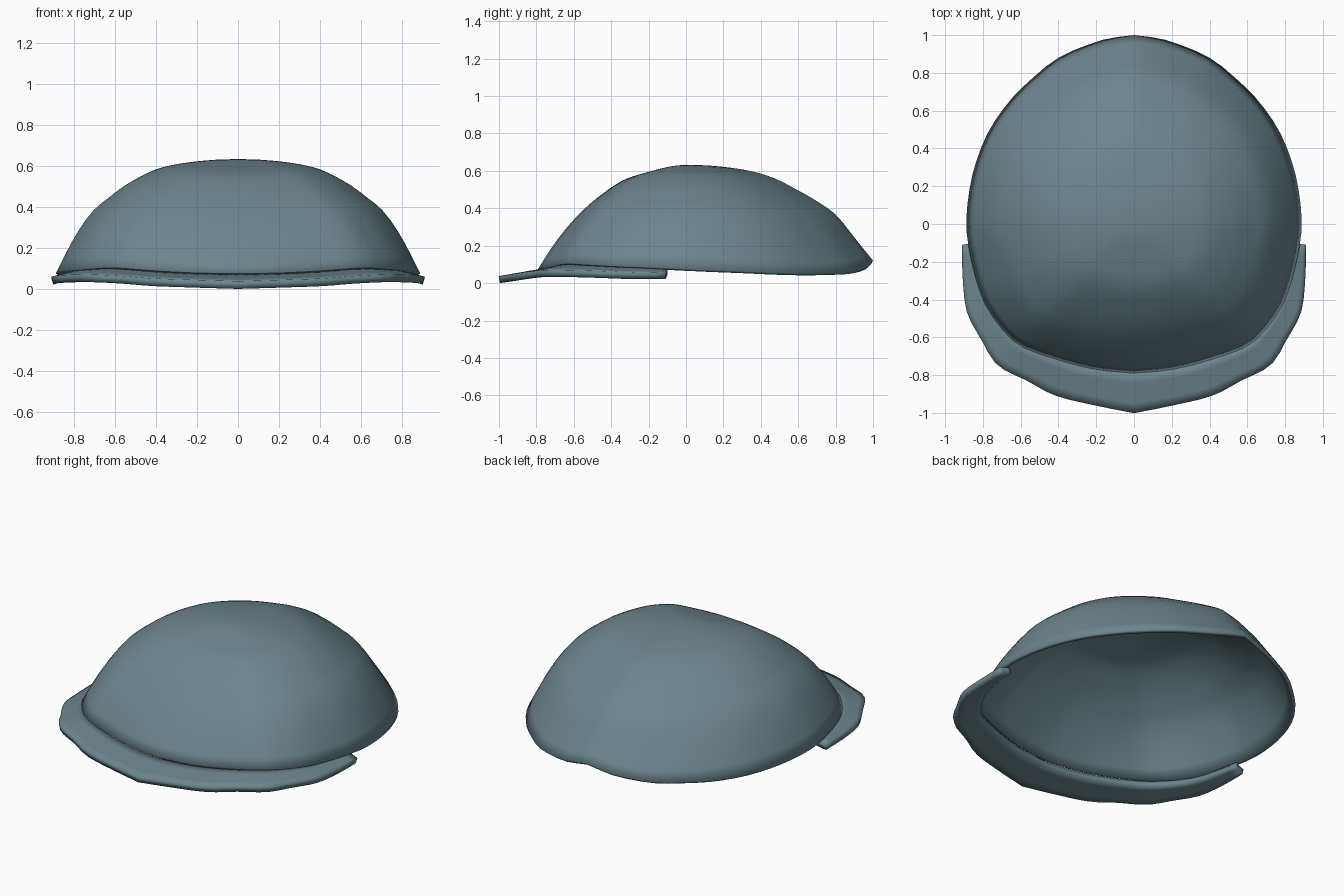
import bpy, math

if "Cube" in bpy.data.objects:
    bpy.data.objects.remove(bpy.data.objects["Cube"])

def smooth_table(tab, x):
    # smooth (cubic) lookup; each row is (key, values...)
    x = min(max(x, tab[0][0]), tab[-1][0])
    n = len(tab)
    k = next(i for i in range(n - 1) if x <= tab[i + 1][0] or i == n - 2)
    a, b = tab[k], tab[k + 1]
    p, q = tab[max(k - 1, 0)], tab[min(k + 2, n - 1)]
    w = b[0] - a[0]
    t = (x - a[0]) / w
    out = []
    for c in range(1, len(a)):
        m0 = (b[c] - p[c]) / (b[0] - p[0]) * w
        m1 = (q[c] - a[c]) / (q[0] - a[0]) * w
        out.append((2*t**3 - 3*t*t + 1) * a[c] + (t**3 - 2*t*t + t) * m0
                   + (3*t*t - 2*t**3) * b[c] + (t**3 - t*t) * m1)
    return out

mat = bpy.data.materials.new("slate_blue")
mat.diffuse_color = (0.15, 0.235, 0.265, 1)
mat.use_nodes = True
mat.node_tree.nodes["Principled BSDF"].inputs["Base Color"].default_value = mat.diffuse_color

def make(name, verts, faces, thickness, offset, angle):
    me = bpy.data.meshes.new(name)
    me.from_pydata(verts, [], faces)
    me.materials.append(mat)
    ob = bpy.data.objects.new(name, me)
    bpy.context.collection.objects.link(ob)
    m = ob.modifiers.new("thickness", "SOLIDIFY")
    m.thickness, m.offset = thickness, offset
    bpy.ops.object.select_all(action="DESELECT")
    ob.select_set(True)
    bpy.context.view_layer.objects.active = ob
    bpy.ops.object.shade_smooth_by_angle(angle=math.radians(angle))
    return ob

CY, TOP = 0.03, 0.632
# half outline of the crown rim, front to back: x, y, z
RIM = [(0, -.79, .077), (.2, -.77, .08), (.4, -.72, .09), (.61, -.64, .105),
       (.72, -.53, .10), (.8, -.4, .093), (.86, -.2, .085), (.887, -.03, .077),
       (.88, .12, .07), (.845, .3, .063), (.77, .49, .055), (.66, .65, .052),
       (.54, .77, .055), (.4, .88, .06), (.2, .965, .08), (.1, .988, .1), (0, 1.0, .12)]
RIM_ANG = [(math.atan2(x, -(y - CY)), x, y, z) for x, y, z in RIM]
# crown section: radius fraction, then height fraction at front, side, back
SECTION = [(0, 1, 1, 1), (.12, .99, .995, .99), (.3, .925, .965, .945),
           (.45, .85, .91, .865), (.6, .70, .79, .72), (.7, .575, .675, .61),
           (.8, .42, .54, .47), (.9, .23, .31, .235), (1, 0, 0, 0)]

def rim(a):
    # a: 0 at the front, pi at the back, either side
    x, y, z = smooth_table(RIM_ANG, abs(a))
    return math.copysign(x, a), y, z

# crown shell
N, R = 72, 24
verts, faces = [(0, CY, TOP)], []
for r in range(1, R + 1):
    t = r / R
    hf, hs, hb = smooth_table(SECTION, t)
    for i in range(N):
        a = -math.pi + 2 * math.pi * i / N
        x, y, z = rim(a)
        c = math.cos(a)
        h = hs + ((hf if c > 0 else hb) - hs) * c * c
        verts.append((x * t, CY + (y - CY) * t, z + (TOP - z) * h))
for i in range(N):
    j = (i + 1) % N
    faces.append((0, 1 + i, 1 + j))
    for r in range(R - 1):
        p, q = 1 + r * N, 1 + (r + 1) * N
        faces.append((p + i, q + i, q + j, p + j))
make("cap_crown", verts, faces, 0.022, -1, 50)

# brim: half outer edge from the centre to the tip, x, y, z of the underside
OUTER = [(0, -.995, 0), (.2, -.955, .006), (.42, -.9, .014), (.57, -.82, .026),
         (.72, -.74, .033), (.8, -.61, .032), (.875, -.47, .028), (.895, -.3, .022),
         (.9, -.11, .022)]
OUT_ANG = [(math.atan2(x, -(y - CY)), x, y, z) for x, y, z in OUTER]
END, M, K = OUT_ANG[-1][0], 48, 4
verts, faces = [], []
for i in range(M + 1):
    a = END * (2 * i / M - 1)
    ox, oy, oz = smooth_table(OUT_ANG, abs(a))
    ox = math.copysign(ox, a)
    rx, ry, rz = rim(a)
    s = 0.99 - 0.04 * abs(a / END) ** 3
    ix, iy, iz = rx * s, CY + (ry - CY) * s, rz - 0.04
    for k in range(K + 1):
        f = k / K
        verts.append((ix + (ox - ix) * f, iy + (oy - iy) * f, iz + (oz - iz) * f))
for i in range(M):
    for k in range(K):
        p = i * (K + 1) + k
        faces.append((p, p + 1, p + K + 2, p + K + 1))
make("cap_brim", verts, faces, 0.038, 1, 40)
